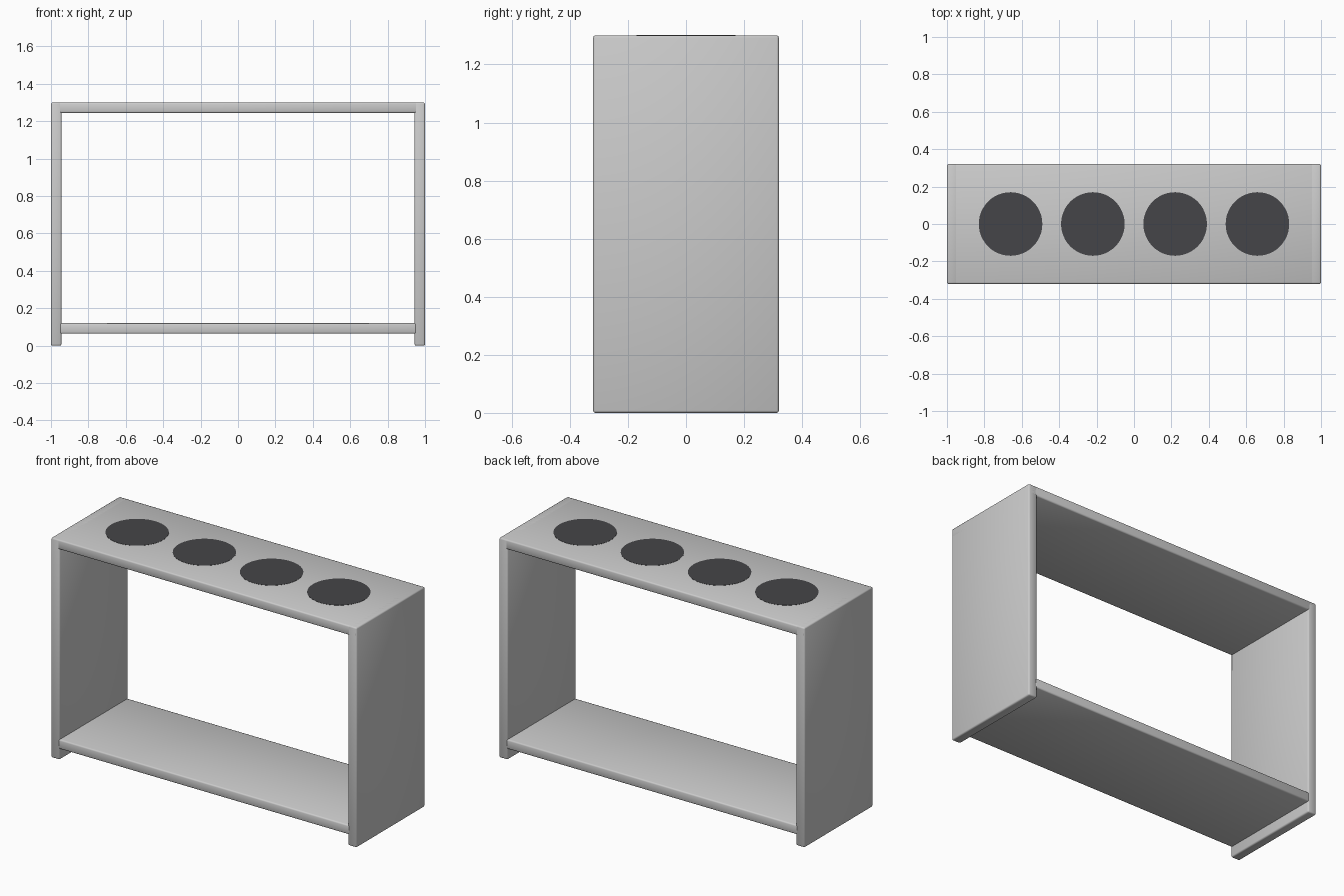
import bpy

if "Cube" in bpy.data.objects:
    bpy.data.objects.remove(bpy.data.objects["Cube"])

W, D, H, T = 2.0, 0.64, 1.3, 0.056


def panel(name, x, z, sx, sz, depth=D):
    bpy.ops.mesh.primitive_cube_add(size=1, location=(x, 0, z))
    ob = bpy.context.object
    ob.name = name
    ob.scale = (sx, depth, sz)
    bpy.ops.object.transform_apply(location=False, rotation=False, scale=True)
    bev = ob.modifiers.new("rounded_edges", "BEVEL")
    bev.width = 0.008
    bev.segments = 2
    bpy.ops.object.shade_smooth()
    return ob


# Side panels run the full height
for side, name in ((-1, "left_panel"), (1, "right_panel")):
    panel(name, side * (W - T) / 2, H / 2, T, H)

# Top board and raised lower shelf
panel("top_board", 0, H - T / 2, W, T)
panel("lower_shelf", 0, 0.092, W - 2 * T + 0.02, T)

# Dark round insets, nearly flush with the top board
dark = bpy.data.materials.new("dark_inset")
dark.diffuse_color = (0.06, 0.06, 0.065, 1)
dark.use_nodes = True
dark.node_tree.nodes["Principled BSDF"].inputs["Base Color"].default_value = dark.diffuse_color
for i in range(4):
    bpy.ops.mesh.primitive_cylinder_add(
        vertices=48, radius=0.17, depth=0.004,
        location=(-0.66 + 0.44 * i, 0, H - 0.001))
    disc = bpy.context.object
    disc.name = f"round_inset_{i + 1}"
    disc.data.materials.append(dark)
    bpy.ops.object.shade_smooth_by_angle()
